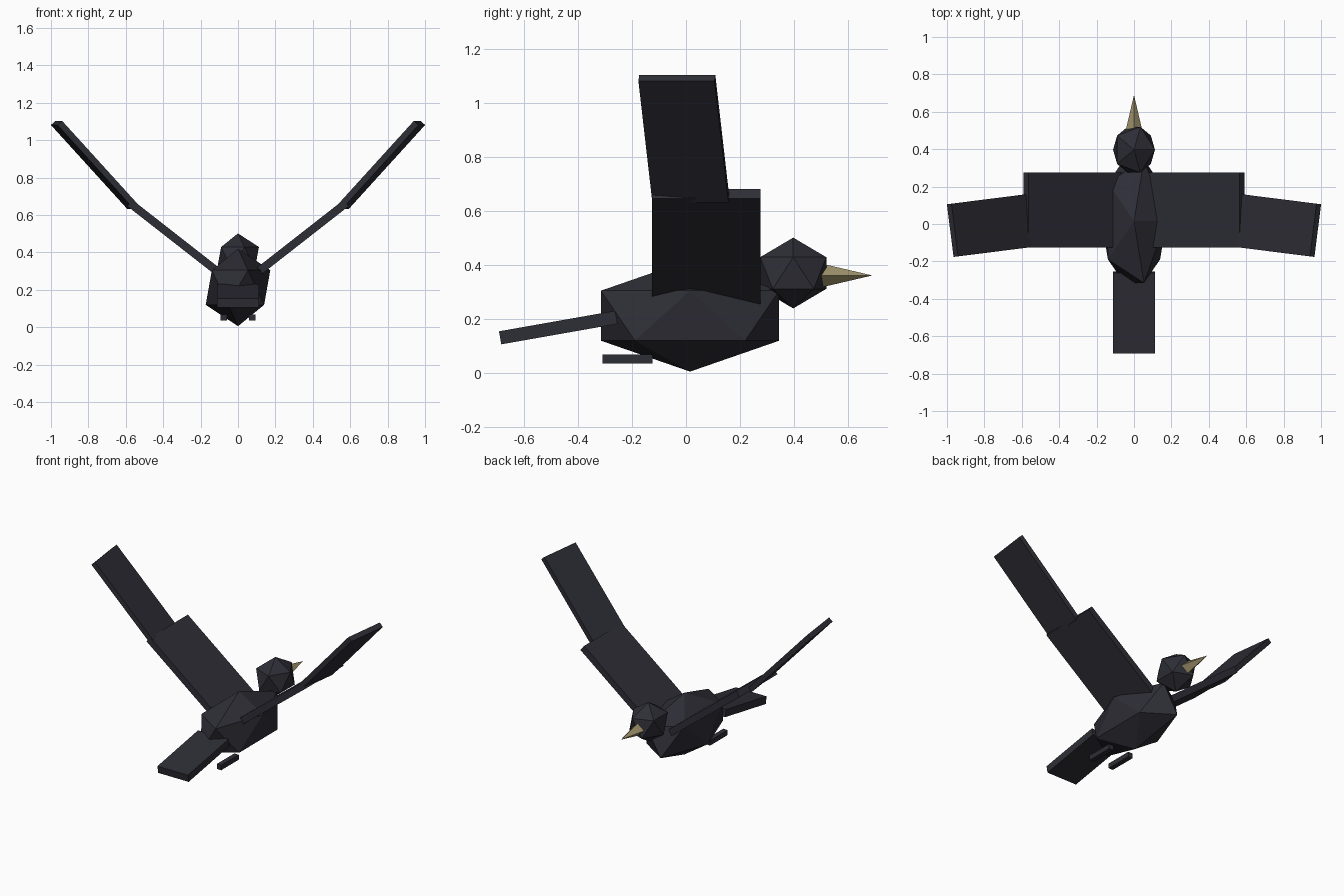
import bpy
from math import radians

cube = bpy.data.objects.get("Cube")
if cube:
    bpy.data.objects.remove(cube, do_unlink=True)


def make_material(name, rgb):
    mat = bpy.data.materials.new(name)
    mat.use_nodes = True
    color = (*rgb, 1.0)
    mat.diffuse_color = color
    shader = next(n for n in mat.node_tree.nodes if n.type == "BSDF_PRINCIPLED")
    shader.inputs["Base Color"].default_value = color
    return mat


feathers = make_material("charcoal feathers", (0.027, 0.027, 0.037))
horn = make_material("tan beak", (0.35, 0.29, 0.15))


def finish(name, mat):
    obj = bpy.context.object
    obj.name = obj.data.name = name
    obj.data.materials.append(mat)
    return obj


def faceted_ball(name, center, radii):
    bpy.ops.mesh.primitive_ico_sphere_add(subdivisions=1, radius=1, location=center)
    bpy.context.object.scale = radii
    return finish(name, feathers)


def slab(name, center, size, tilt=(0, 0, 0)):
    bpy.ops.mesh.primitive_cube_add(
        size=1, location=center, rotation=[radians(a) for a in tilt])
    bpy.context.object.scale = size
    return finish(name, feathers)


# Body and head
faceted_ball("body", (0, 0.015, 0.212), (0.193, 0.388, 0.207))
faceted_ball("head", (0, 0.397, 0.37), (0.125, 0.144, 0.131))

# Four-sided beak, its base sunk into the head
bpy.ops.mesh.primitive_cone_add(vertices=4, radius1=0.056, radius2=0, depth=0.24,
                                location=(0, 0.57, 0.361),
                                rotation=(radians(-90), 0, 0))
finish("beak", horn)

# Tail
slab("tail", (0, -0.473, 0.168), (0.226, 0.437, 0.049), (10, 0, 0))

# Wings and feet, once for each side
for side, s in (("left", 1), ("right", -1)):
    slab(f"{side}_inner_wing", (s * 0.319, 0.075, 0.461),
         (0.657, 0.4, 0.043), (0, s * -38, 0))
    slab(f"{side}_outer_wing", (s * 0.766, -0.008, 0.867),
         (0.61, 0.284, 0.033), (0, s * -47.5, s * -7.2))
    slab(f"{side}_foot", (s * 0.076, -0.217, 0.052), (0.033, 0.186, 0.033))
